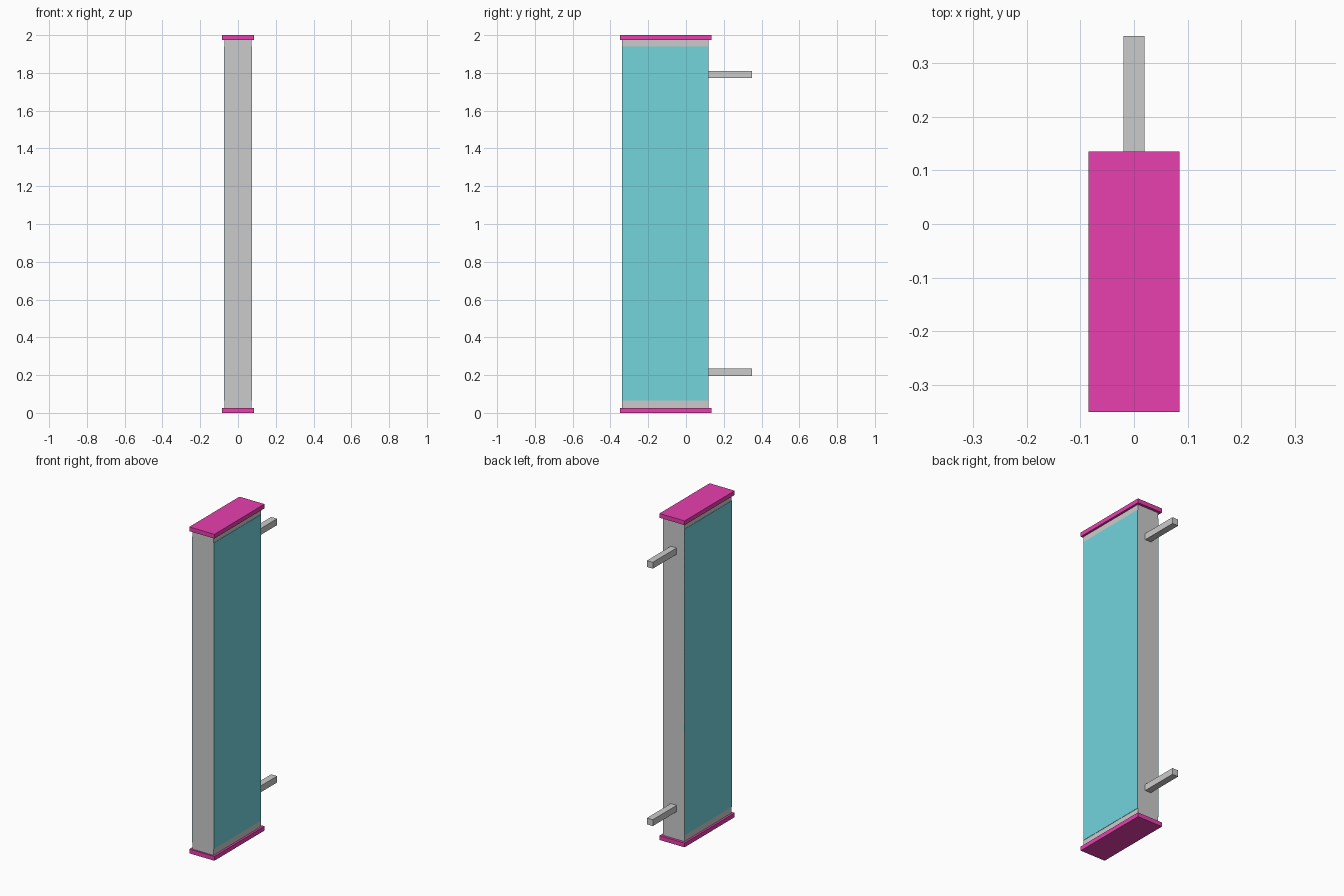
import bpy
from mathutils import Vector

if "Cube" in bpy.data.objects:
    bpy.data.objects.remove(bpy.data.objects["Cube"])


def material(name, color):
    m = bpy.data.materials.new(name)
    m.diffuse_color = color
    m.use_nodes = True
    m.node_tree.nodes["Principled BSDF"].inputs["Base Color"].default_value = m.diffuse_color
    return m


def box(name, lo, hi, mat=None):
    """Axis-aligned box from its two opposite corners."""
    lo, hi = Vector(lo), Vector(hi)
    bpy.ops.mesh.primitive_cube_add(size=1, location=(lo + hi) / 2)
    ob = bpy.context.object
    ob.name = name
    ob.scale = hi - lo
    bpy.ops.object.transform_apply(location=False, rotation=False, scale=True)
    if mat:
        ob.data.materials.append(mat)
    return ob


pink = material("pink_trim", (0.80, 0.05, 0.42, 1))
cyan = material("cyan_panel", (0.17, 0.66, 0.72, 1))

# Sign housing
box("sign_body", (-0.072, -0.34, 0.026), (0.072, 0.119, 1.974))

# Lit panels on both broad sides
for name, s in (("left", -1), ("right", 1)):
    xs = sorted((s * 0.071, s * 0.074))
    box(f"{name}_panel", (xs[0], -0.34, 0.065), (xs[1], 0.119, 1.94), cyan)

# End caps, overhanging the housing
for name, z in (("bottom", 0.0), ("top", 1.974)):
    box(f"{name}_cap", (-0.085, -0.35, z), (0.085, 0.135, z + 0.026), pink)

# Wall brackets at the back
for name, z in (("lower", 0.195), ("upper", 1.772)):
    box(f"{name}_bracket", (-0.02, 0.115, z), (0.02, 0.35, z + 0.039))
